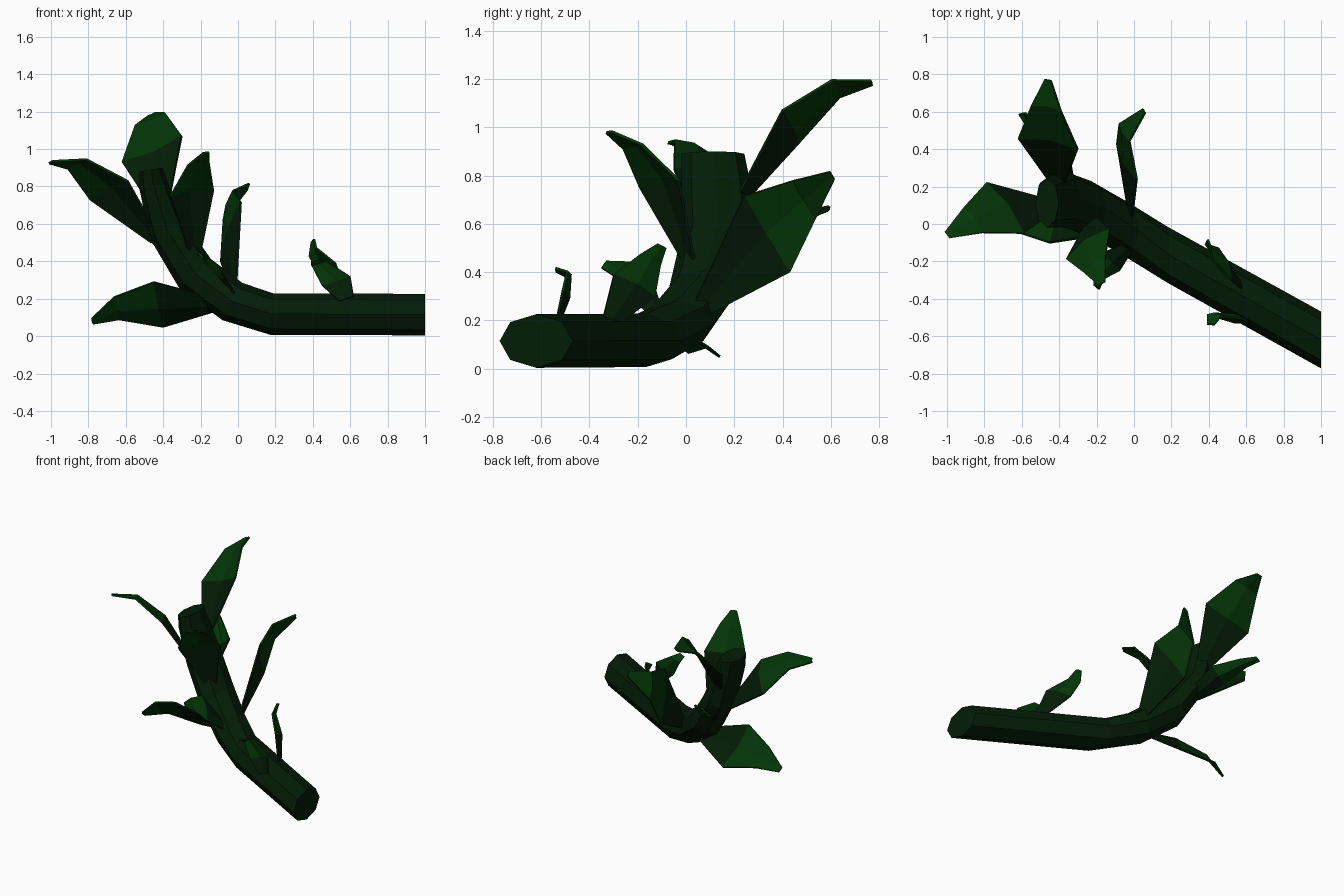
import bpy
import bmesh
from math import cos, sin, tau
from mathutils import Vector

old = bpy.data.objects.get("Cube")
if old:
    bpy.data.objects.remove(old, do_unlink=True)


def make_material(name, color):
    mat = bpy.data.materials.new(name)
    mat.use_nodes = True
    mat.diffuse_color = color
    mat.node_tree.nodes["Principled BSDF"].inputs["Base Color"].default_value = color
    return mat


dark_green = make_material("dark green", (0.0011, 0.0115, 0.0018, 1))
leaf_green = make_material("leaf green", (0.0012, 0.036, 0.0022, 1))


def make_object(name, bm, materials):
    bmesh.ops.recalc_face_normals(bm, faces=bm.faces)
    mesh = bpy.data.meshes.new(name)
    bm.to_mesh(mesh)
    bm.free()
    obj = bpy.data.objects.new(name, mesh)
    bpy.context.collection.objects.link(obj)
    for mat in materials:
        mesh.materials.append(mat)
    return obj


def bridge(bm, first, second, closed):
    """Join two rows of vertices with quads and return the faces."""
    count = len(first)
    faces = []
    for i in range(count if closed else count - 1):
        j = (i + 1) % count
        faces.append(bm.faces.new((first[i], first[j], second[j], second[i])))
    return faces


def build_stem(path, sides=8):
    """Eight-sided branch: each entry is centre, half width, half thickness."""
    bm = bmesh.new()
    centers = [Vector(p[0]) for p in path]
    rings = []
    for i, (_, width, thick) in enumerate(path):
        ahead = centers[min(i + 1, len(path) - 1)]
        behind = centers[max(i - 1, 0)]
        along = ahead - behind
        across = Vector((0, 1, 0))
        up = Vector((-along.z, 0, along.x)).normalized()
        rings.append([
            bm.verts.new(centers[i] + across * width * cos(tau * k / sides)
                         + up * thick * sin(tau * k / sides))
            for k in range(sides)])
    for a, b in zip(rings, rings[1:]):
        bridge(bm, a, b, True)
    bm.faces.new(rings[0])
    bm.faces.new(rings[-1])
    return make_object("stem", bm, [dark_green])


def build_leaf(name, base, edge_a, edge_b, shoulder, tip, fold=0.03):
    """Folded blade: narrow root, wide middle, tapering shoulder, bent tip."""
    base, edge_a, edge_b, shoulder, tip = map(
        Vector, (base, edge_a, edge_b, shoulder, tip))
    middle = (edge_a + edge_b) / 2
    half = (edge_b - edge_a) / 2
    normal = half.cross(shoulder - base).normalized()
    thin = half.normalized()
    stations = [(base, thin * 0.04, 0.3), (middle, half, 1),
                (shoulder, half * 0.5, 0.6), (tip, thin * 0.02, 0.1)]
    bm = bmesh.new()
    rows = []
    for center, side, depth in stations:
        rib = center - normal * fold * depth
        rows.append([bm.verts.new(p) for p in (center - side, rib, center + side)])
    for i, (a, b) in enumerate(zip(rows, rows[1:])):
        for face in bridge(bm, a, b, False):
            face.material_index = 1 if i else 0
    leaf = make_object(name, bm, [dark_green, leaf_green])
    solid = leaf.modifiers.new("thickness", "SOLIDIFY")
    solid.thickness = 0.012
    solid.offset = 0
    return leaf


# Branch, lying at one end and curving upward at the other
build_stem([
    ((1, -0.62, 0.115), 0.152, 0.111),
    ((0.18, -0.165, 0.118), 0.15, 0.111),
    ((-0.03, -0.035, 0.185), 0.15, 0.113),
    ((-0.23, 0.08, 0.335), 0.15, 0.115),
    ((-0.38, 0.135, 0.57), 0.15, 0.103),
    ((-0.45, 0.12, 0.8), 0.14, 0.078),
    ((-0.465, 0.112, 0.89), 0.13, 0.064),
])

# Leaves around the raised end
build_leaf("top_leaf", (-0.41, 0.21, 0.68), (-0.62, 0.46, 0.93),
           (-0.3, 0.4, 1.07), (-0.47, 0.62, 1.16), (-0.46, 0.77, 1.185))
build_leaf("side_leaf", (-0.44, 0.1, 0.51), (-0.79, 0.22, 0.73),
           (-0.59, -0.05, 0.83), (-0.86, 0.02, 0.92), (-1, -0.06, 0.93))
build_leaf("front_leaf", (-0.23, 0.01, 0.45), (-0.36, -0.19, 0.75),
           (-0.13, -0.03, 0.78), (-0.21, -0.22, 0.92), (-0.17, -0.32, 0.98))
build_leaf("rear_leaf", (-0.35, 0.18, 0.45), (-0.49, 0.37, 0.53),
           (-0.35, 0.4, 0.6), (-0.53, 0.51, 0.64), (-0.6, 0.59, 0.665))

# Leaves around the bend
build_leaf("low_leaf", (-0.1, -0.02, 0.17), (-0.45, -0.1, 0.29),
           (-0.4, 0.14, 0.05), (-0.65, 0.03, 0.15), (-0.78, 0, 0.08))
build_leaf("back_leaf", (-0.02, 0.06, 0.25), (0.015, 0.24, 0.715),
           (-0.09, 0.43, 0.4), (-0.05, 0.49, 0.7), (0.055, 0.605, 0.8), 0.02)
build_leaf("small_bend_leaf", (-0.04, -0.13, 0.25), (-0.19, -0.16, 0.43),
           (-0.08, -0.25, 0.31), (-0.19, -0.27, 0.41), (-0.2, -0.34, 0.43), 0.02)

# Small leaves along the lying end
build_leaf("small_back_leaf", (0.56, -0.31, 0.2), (0.45, -0.13, 0.3),
           (0.52, -0.3, 0.39), (0.4, -0.15, 0.45), (0.4, -0.1, 0.51), 0.02)
build_leaf("small_front_leaf", (0.58, -0.53, 0.2), (0.45, -0.5, 0.27),
           (0.6, -0.51, 0.32), (0.43, -0.49, 0.39), (0.41, -0.54, 0.41), 0.02)
